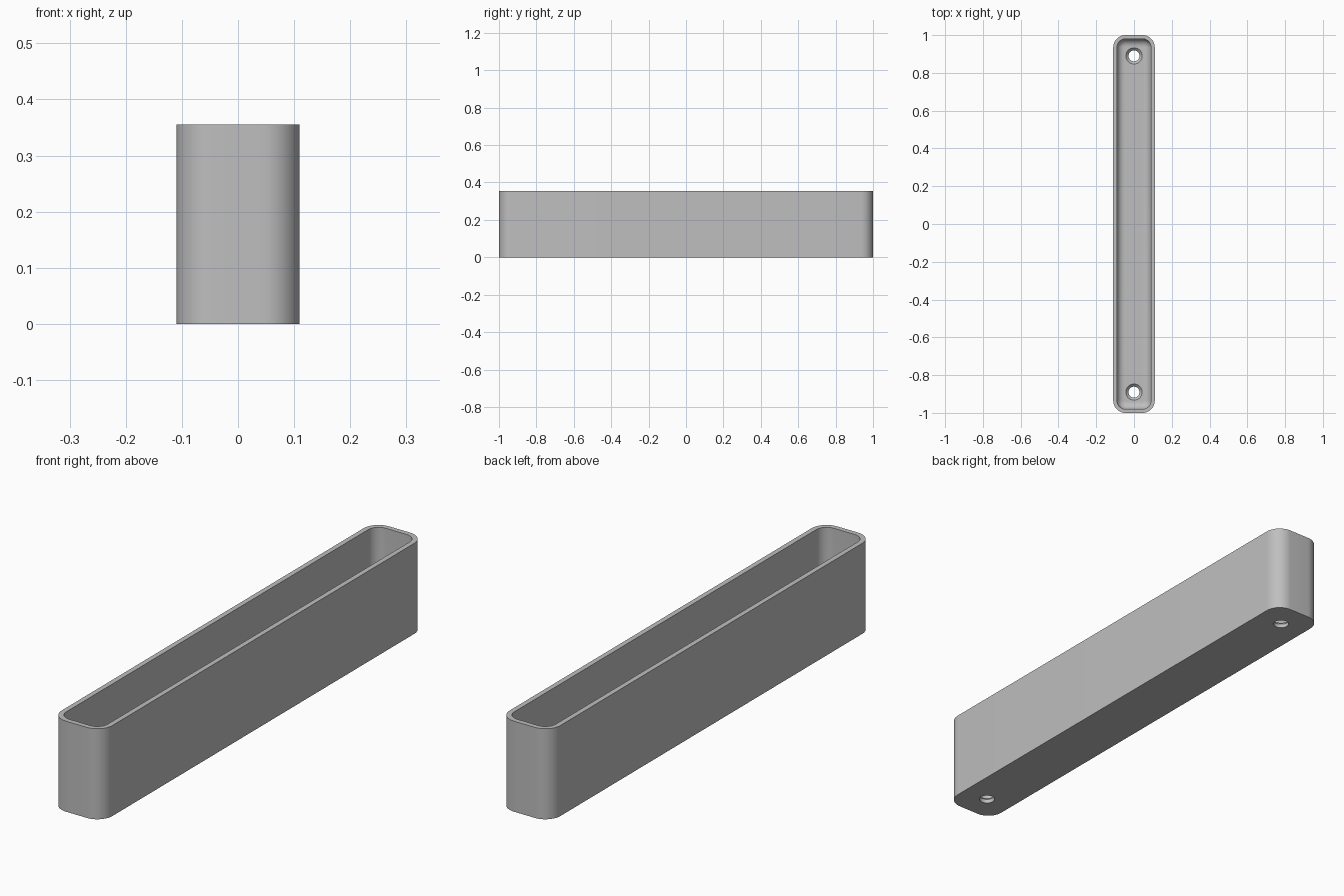
import bpy, bmesh, math

cube = bpy.data.objects.get("Cube")
if cube:
    bpy.data.objects.remove(cube, do_unlink=True)

HALF_X, HALF_Y, HEIGHT = 0.11, 1.0, 0.355
CORNER, WALL, FLOOR, FILLET = 0.065, 0.02, 0.03, 0.04
HOLE_Y, HOLE_R, SINK_R, SINK_DEPTH = 0.89, 0.029, 0.043, 0.014

grey = bpy.data.materials.new("Plain grey")
grey.use_nodes = True
colour = (0.52, 0.52, 0.52, 1)
grey.diffuse_color = colour
grey.node_tree.nodes["Principled BSDF"].inputs["Base Color"].default_value = colour


def rounded_ring(bm, inset, z, steps=12):
    """Rounded rectangle outline, offset inwards by inset."""
    r = CORNER - inset
    verts = []
    for i, (sx, sy) in enumerate([(1, 1), (-1, 1), (-1, -1), (1, -1)]):
        for k in range(steps + 1):
            a = math.pi / 2 * (i + k / steps)
            verts.append(bm.verts.new((sx * (HALF_X - CORNER) + r * math.cos(a),
                                       sy * (HALF_Y - CORNER) + r * math.sin(a), z)))
    return verts


def round_ring(bm, radius, y, z, steps=40):
    angles = [2 * math.pi * k / steps for k in range(steps)]
    return [bm.verts.new((radius * math.cos(a), y + radius * math.sin(a), z)) for a in angles]


def loft(bm, rings):
    """Skin consecutive rings and cap both ends."""
    for a, b in zip(rings, rings[1:]):
        for i in range(len(a)):
            j = (i + 1) % len(a)
            bm.faces.new((a[i], a[j], b[j], b[i]))
    bm.faces.new(rings[0])
    bm.faces.new(rings[-1])


def make_object(name, bm):
    bmesh.ops.recalc_face_normals(bm, faces=bm.faces)
    mesh = bpy.data.meshes.new(name)
    bm.to_mesh(mesh)
    bm.free()
    mesh.materials.append(grey)
    obj = bpy.data.objects.new(name, mesh)
    bpy.context.collection.objects.link(obj)
    return obj


# Tray: outer wall, flat rim, inner wall, filleted floor
bm = bmesh.new()
section = [(0, 0), (0, HEIGHT), (WALL, HEIGHT)]
for k in range(9):
    a = math.pi / 2 * k / 8
    section.append((WALL + FILLET * (1 - math.cos(a)), FLOOR + FILLET * (1 - math.sin(a))))
loft(bm, [rounded_ring(bm, inset, z) for inset, z in section])
tray = make_object("tray", bm)

# Countersunk screw holes through the floor at both ends
bm = bmesh.new()
for y in (-HOLE_Y, HOLE_Y):
    profile = [(HOLE_R, -0.05), (HOLE_R, FLOOR - SINK_DEPTH), (SINK_R, FLOOR), (SINK_R, FLOOR + 0.05)]
    loft(bm, [round_ring(bm, r, y, z) for r, z in profile])
cutter = make_object("screw_hole_cutter", bm)
cutter.hide_render = True

cut = tray.modifiers.new("Screw holes", 'BOOLEAN')
cut.operation = 'DIFFERENCE'
cut.solver = 'EXACT'
cut.object = cutter
bpy.ops.object.select_all(action='DESELECT')
bpy.context.view_layer.objects.active = tray
tray.select_set(True)
bpy.ops.object.modifier_apply(modifier=cut.name)
bpy.data.objects.remove(cutter, do_unlink=True)
bpy.ops.object.shade_smooth_by_angle(angle=math.radians(30))
